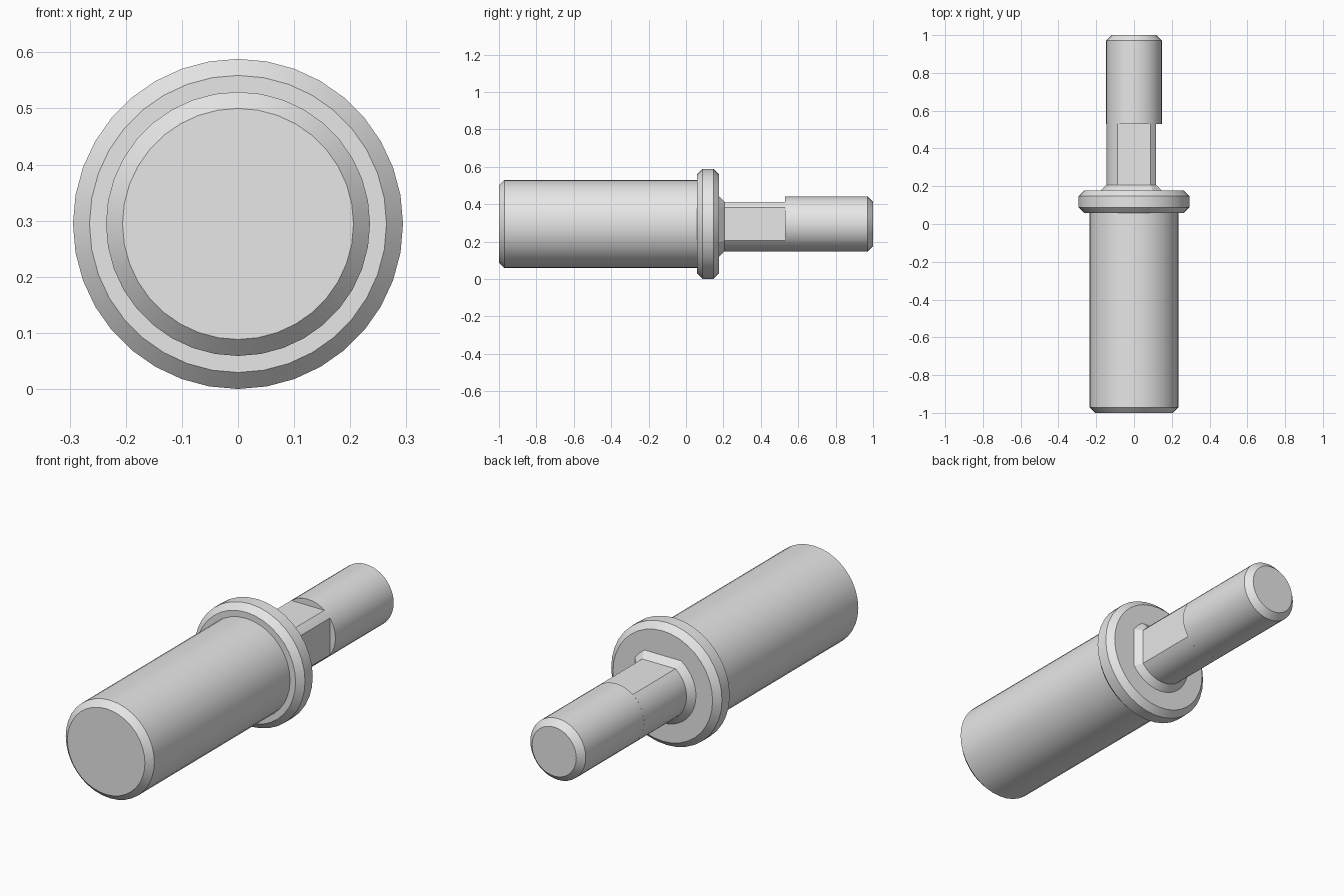
import bpy
import bmesh
from math import acos, cos, pi, radians, sin

cube = bpy.data.objects.get("Cube")
if cube:
    bpy.data.objects.remove(cube)

UNIT = 1 / 34      # the pin is 68 units long
AXIS = 10 * UNIT   # height of the centre line
SIDES = 36

steel = bpy.data.materials.new("light_grey_steel")
steel.use_nodes = True
colour = (0.8, 0.8, 0.8, 1)
steel.diffuse_color = colour
steel.node_tree.nodes["Principled BSDF"].inputs["Base Color"].default_value = colour


def arc(r, start, end, steps):
    angles = [start + (end - start) * i / steps for i in range(steps + 1)]
    return [(r * cos(a), r * sin(a)) for a in angles]


def circle(r):
    return arc(r, 0, 2 * pi, SIDES)[:-1]


def flatted(r, flat):
    """Circle cut by one flat on the left side and one on the top."""
    a = acos(flat / r)
    return arc(r, a, pi / 2 - a, 2) + arc(r, pi / 2 + a, 2 * pi - a, 24)


def loft(name, rings, caps=True):
    """Skin cross-sections, given as (distance from front, points), along y."""
    bm = bmesh.new()
    loops = [[bm.verts.new((x * UNIT, y * UNIT - 1, z * UNIT + AXIS))
              for x, z in points] for y, points in rings]
    for low, high in zip(loops, loops[1:]):
        for i in range(len(low)):
            bm.faces.new((low[i - 1], low[i], high[i], high[i - 1]))
    if caps:
        bm.faces.new(loops[0])
        bm.faces.new(loops[-1])
    bmesh.ops.recalc_face_normals(bm, faces=bm.faces)
    mesh = bpy.data.meshes.new(name)
    bm.to_mesh(mesh)
    bm.free()
    mesh.materials.append(steel)
    obj = bpy.data.objects.new(name, mesh)
    bpy.context.collection.objects.link(obj)
    return obj


def turned(name, profile):
    return loft(name, [(y, circle(r)) for y, r in profile])


parts = [
    # Thick barrel with a chamfered front end
    turned("barrel", [(0, 7), (1, 8), (36.5, 8)]),
    # Stop flange, chamfered on both rims
    turned("flange", [(36, 9), (37, 10), (39, 10), (40, 9)]),
    # Neck with two flats and a flared foot that follows them
    loft("flatted_neck", [(40, flatted(6, 5)), (41, flatted(5, 4)),
                          (52, flatted(5, 4))], caps=False),
    # Round shaft end with a chamfered tip
    turned("shaft_end", [(52, 5), (67, 5), (68, 4)]),
]

# Smooth round walls, crisp chamfers and flats
bpy.ops.object.select_all(action="DESELECT")
for part in parts:
    part.select_set(True)
bpy.context.view_layer.objects.active = parts[0]
bpy.ops.object.shade_smooth_by_angle(angle=radians(20))
